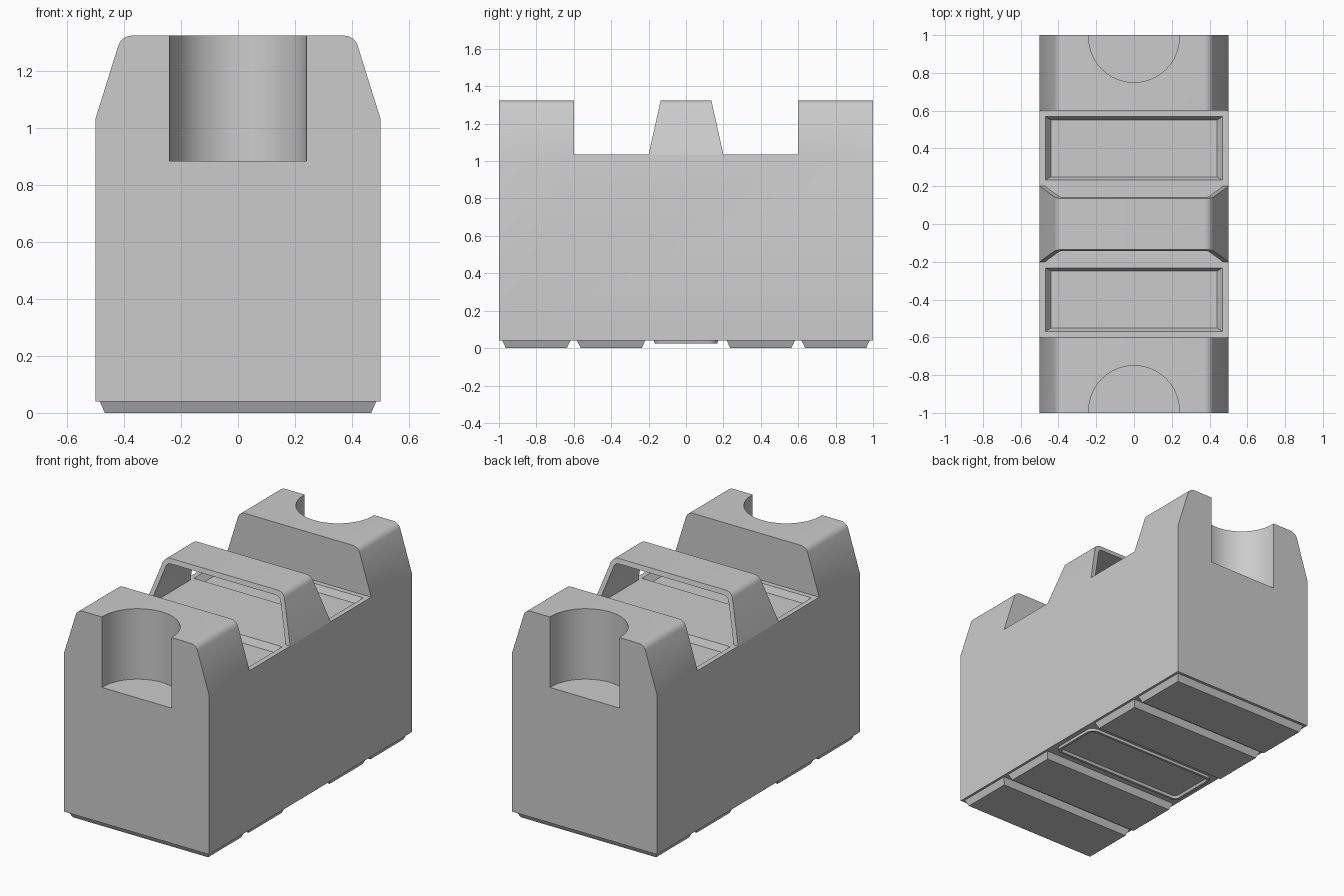
import bpy, bmesh, math

if "Cube" in bpy.data.objects:
    bpy.data.objects.remove(bpy.data.objects["Cube"])

TOP, DECK, BASE = 1.325, 1.035, 0.04


def finish(name, bm, smooth=True):
    bmesh.ops.recalc_face_normals(bm, faces=bm.faces)
    me = bpy.data.meshes.new(name)
    bm.to_mesh(me)
    bm.free()
    ob = bpy.data.objects.new(name, me)
    bpy.context.collection.objects.link(ob)
    bpy.ops.object.select_all(action='DESELECT')
    ob.select_set(True)
    bpy.context.view_layer.objects.active = ob
    if smooth:
        bpy.ops.object.shade_smooth_by_angle(angle=math.radians(30))
    return ob


def loft(name, rings, closed=False):
    """Skin rings of points; cap the ends, or join last to first if closed."""
    bm = bmesh.new()
    vs = [[bm.verts.new(p) for p in r] for r in rings]
    n = len(vs[0])
    pairs = list(zip(vs, vs[1:])) + ([(vs[-1], vs[0])] if closed else [])
    for a, b in pairs:
        for i in range(n):
            j = (i + 1) % n
            bm.faces.new((a[i], a[j], b[j], b[i]))
    if not closed:
        bm.faces.new(vs[0])
        bm.faces.new(vs[-1])
    return finish(name, bm)


def rect(x, y, cy, z):
    return [(-x, cy - y, z), (x, cy - y, z), (x, cy + y, z), (-x, cy + y, z)]


def rounded_rect(x, y, z, r, seg=6):
    pts = []
    for k, (sx, sy) in enumerate([(1, 1), (-1, 1), (-1, -1), (1, -1)]):
        for i in range(seg + 1):
            a = math.pi / 2 * (k + i / seg)
            pts.append((sx * (x - r) + r * math.cos(a), sy * (y - r) + r * math.sin(a), z))
    return pts


def shoulder(inset, seg=6):
    """Right-to-left outline of the sloped, round-cornered upper profile (x, z)."""
    slope = math.atan2(0.265, 0.09)
    r = 0.05 - inset * 0.5
    a0 = math.pi / 2 - slope
    # arc centre tangent to the slanted side and to the top
    cz = TOP - inset - r
    line_x = 0.5 - inset - (cz - DECK) * 0.31
    cx = line_x - r / math.cos(a0)
    right = [(0.5 - inset, DECK)]
    for i in range(seg + 1):
        a = a0 + (math.pi / 2 - a0) * i / seg
        right.append((cx + r * math.cos(a), cz + r * math.sin(a)))
    return right + [(-x, z) for x, z in reversed(right)]


def cut(target, cutter):
    mod = target.modifiers.new('cut', 'BOOLEAN')
    mod.operation = 'DIFFERENCE'
    mod.solver = 'EXACT'
    mod.object = cutter
    bpy.context.view_layer.objects.active = target
    bpy.ops.object.modifier_apply(modifier=mod.name)
    bpy.data.objects.remove(cutter)


# Main body with end blocks: one profile along y, then cut
outline = [(-0.5, BASE), (0.5, BASE)] + shoulder(0)
body = loft('body', [[(x, y, z) for x, z in outline] for y in (-1, 1)])
cut(body, loft('gap_cutter', [rect(0.7, 0.6, 0, z) for z in (DECK, 1.6)]))
for s in (-1, 1):
    # half-round end sockets
    bm = bmesh.new()
    bmesh.ops.create_cone(bm, cap_ends=True, segments=64, radius1=0.24, radius2=0.24, depth=1)
    bmesh.ops.translate(bm, verts=bm.verts, vec=(0, s * 0.99, 0.885 + 0.5))
    # extend the cutter out through the end wall
    for v in bm.verts:
        if v.co.y * s > 0.995:
            v.co.y += s * 0.1
    cut(body, finish('socket_cutter', bm))
    # tapered deck recesses
    cut(body, loft('recess_cutter', [rect(0.44, 0.15, s * 0.4, DECK - 0.04),
                                     rect(0.468, 0.168, s * 0.4, DECK),
                                     rect(0.468, 0.168, s * 0.4, DECK + 0.1)]))
bpy.ops.object.select_all(action='DESELECT')
body.select_set(True)
bpy.context.view_layer.objects.active = body
bpy.ops.object.shade_smooth_by_angle(angle=math.radians(30))

# Hollow centre bridge with leaning ends
outer, inner = shoulder(0), shoulder(0.03)
inner[0], inner[-1] = (0.47, DECK), (-0.47, DECK)


def lean(prof, s):
    return [(x, s * (0.2 - 0.065 * (z - DECK) / (TOP - DECK)), z) for x, z in prof]


loft('centre_bridge', [lean(outer, -1), lean(outer, 1), lean(inner, 1), lean(inner, -1)], closed=True)

# Tapered feet
for y in (-0.8, -0.4, 0.4, 0.8):
    loft('foot', [rect(0.468, 0.163, y, 0), rect(0.485, 0.182, y, BASE)])

# Rounded rim under the centre
loft('underside_rim', [rounded_rect(0.47, 0.172, BASE + 0.005, 0.05),
                       rounded_rect(0.465, 0.167, 0.025, 0.045),
                       rounded_rect(0.45, 0.152, 0.025, 0.03),
                       rounded_rect(0.44, 0.142, BASE + 0.005, 0.02)], closed=True)
